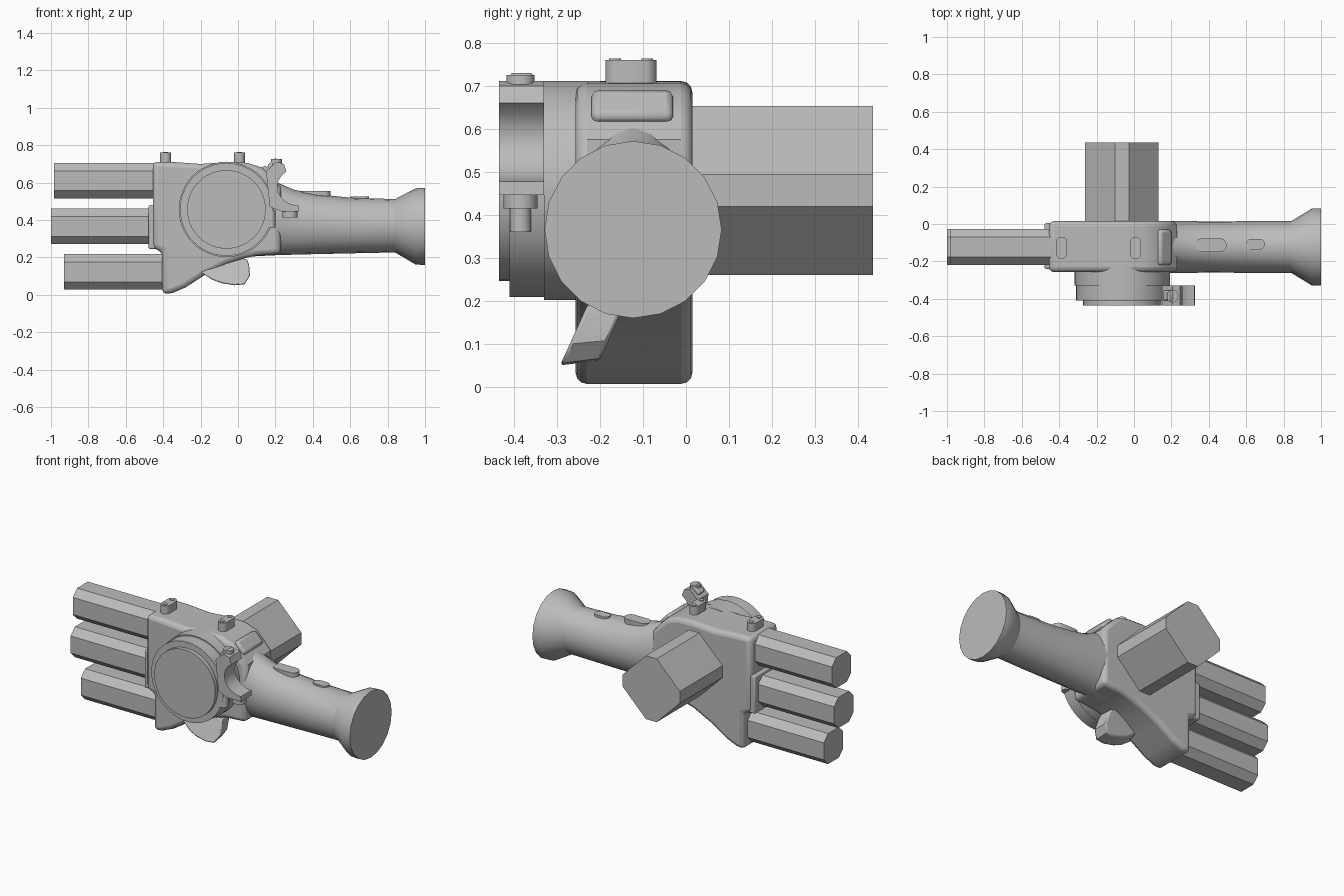
import bpy, bmesh, math
from mathutils import Matrix, Vector

if "Cube" in bpy.data.objects:
    bpy.data.objects.remove(bpy.data.objects["Cube"])

grey = bpy.data.materials.new("plain grey")
grey.use_nodes = True
grey.diffuse_color = (0.5, 0.5, 0.5, 1)
grey.node_tree.nodes["Principled BSDF"].inputs["Base Color"].default_value = (0.5, 0.5, 0.5, 1)

MID_Y = -0.123


def finish(name, bm, bevel=0, segments=2, angle=30):
    bmesh.ops.recalc_face_normals(bm, faces=bm.faces)
    mesh = bpy.data.meshes.new(name)
    bm.to_mesh(mesh)
    bm.free()
    obj = bpy.data.objects.new(name, mesh)
    bpy.context.collection.objects.link(obj)
    mesh.materials.append(grey)
    if bevel:
        mod = obj.modifiers.new("edge", "BEVEL")
        mod.width, mod.segments = bevel, segments
        mod.limit_method, mod.angle_limit = "ANGLE", math.radians(50)
    bpy.ops.object.select_all(action="DESELECT")
    obj.select_set(True)
    bpy.context.view_layer.objects.active = obj
    bpy.ops.object.shade_smooth_by_angle(angle=math.radians(angle))
    return obj


def loft(name, rings, **kw):
    """Skin a list of equal-length rings and cap both ends."""
    bm = bmesh.new()
    loops = [[bm.verts.new(p) for p in ring] for ring in rings]
    n = len(loops[0])
    for a, b in zip(loops, loops[1:]):
        for i in range(n):
            j = (i + 1) % n
            bm.faces.new((a[i], a[j], b[j], b[i]))
    bm.faces.new(loops[0])
    bm.faces.new(loops[-1])
    return finish(name, bm, **kw)


def slab(name, outline, y0, y1, **kw):
    """Extrude an x-z outline along y."""
    return loft(name, [[(x, y, z) for x, z in outline] for y in (y0, y1)], **kw)


def octagon(half, cut):
    s = half - cut
    return [(s, half), (half, s), (half, -s), (s, -half),
            (-s, -half), (-half, -s), (-half, s), (-s, half)]


def box(name, lo, hi, tilt=0, **kw):
    bm = bmesh.new()
    lo, hi = Vector(lo), Vector(hi)
    m = (Matrix.Translation((lo + hi) / 2) @ Matrix.Rotation(tilt, 4, "Y")
         @ Matrix.Diagonal((*(hi - lo), 1)))
    bmesh.ops.create_cube(bm, size=1, matrix=m)
    return finish(name, bm, **kw)


def drum(name, x, z, radius, y0, y1, sides=48):
    ring = [(x + radius * math.cos(math.tau * i / sides),
             z + radius * math.sin(math.tau * i / sides)) for i in range(sides)]
    return slab(name, ring, y0, y1)


def pill(name, x, y, z0, z1, half_x, half_y, steps=8):
    """Upright stadium-shaped stud."""
    r = min(half_x, half_y)
    ring = []
    for i in range(steps * 2):
        a = math.tau * (i + 0.5) / (steps * 2)
        c, s = math.cos(a), math.sin(a)
        ring.append((x + r * c + math.copysign(half_x - r, c),
                     y + r * s + math.copysign(half_y - r, s)))
    return loft(name, [[(px, py, z) for px, py in ring] for z in (z0, z1)])


# Palm block
palm = [(-0.455, 0.712), (-0.34, 0.71), (-0.2, 0.7), (-0.06, 0.71), (0.05, 0.706),
        (0.13, 0.68), (0.18, 0.63), (0.23, 0.575), (0.23, 0.22), (0.1, 0.21),
        (0.03, 0.195), (-0.06, 0.165), (-0.18, 0.105), (-0.28, 0.04), (-0.35, 0.01),
        (-0.405, 0.004), (-0.405, 0.23), (-0.455, 0.25)]
slab("palm", palm, -0.257, 0.015, bevel=0.035, segments=3)
box("knuckle_plate", (-0.478, -0.24, 0.245), (-0.42, 0.005, 0.48), bevel=0.008)

# Octagonal finger barrels
for name, x0, x1, z in (("upper", -0.985, -0.43, 0.61),
                        ("middle", -1.0, -0.45, 0.366),
                        ("lower", -0.93, -0.38, 0.123)):
    loft(name + "_finger_barrel",
         [[(x, MID_Y + dy, z + dz) for dy, dz in octagon(0.095, 0.042)]
          for x in (x0, x1)], angle=20)

# Thumb barrel pointing backwards
slab("thumb_barrel", [(-0.065 + dx, 0.457 + dz) for dx, dz in octagon(0.197, 0.16)],
     -0.06, 0.435, angle=20)

# Forearm grip with flared end
sections = [(0.0, 0.2, 0.68, 0.125), (0.1, 0.207, 0.66, 0.137), (0.2, 0.212, 0.605, 0.138),
            (0.3, 0.215, 0.562, 0.138), (0.42, 0.218, 0.538, 0.137), (0.6, 0.222, 0.52, 0.138),
            (0.84, 0.227, 0.512, 0.138), (0.95, 0.162, 0.57, 0.205), (1.0, 0.16, 0.572, 0.206)]
rings = []
for x, lo, hi, half_y in sections:
    rings.append([(x, MID_Y + half_y * math.cos(math.tau * i / 20),
                   (lo + hi) / 2 + (hi - lo) / 2 * math.sin(math.tau * i / 20))
                  for i in range(20)])
loft("forearm_grip", rings)
pill("long_grip_button", 0.412, -0.113, 0.48, 0.556, 0.083, 0.037)
pill("short_grip_button", 0.65, -0.108, 0.47, 0.525, 0.05, 0.029)

# Round housing on the front
drum("housing_base", -0.062, 0.457, 0.255, -0.33, -0.2)
drum("housing", -0.062, 0.457, 0.248, -0.41, -0.2)
drum("housing_cap", -0.062, 0.457, 0.21, -0.435, -0.38)

# Studs on the top edge, each with two small caps
for side, x in (("outer", -0.387), ("inner", 0.008)):
    pill(side + "_stud", x, -0.128, 0.67, 0.76, 0.03, 0.06)
    for end, y in (("front", -0.165), ("rear", -0.09)):
        pill(f"{side}_stud_{end}_cap", x, y, 0.75, 0.764, 0.014, 0.014)

# Raised cuff where the palm meets the grip
box("wrist_cuff", (0.09, -0.22, 0.57), (0.18, -0.03, 0.68), tilt=math.radians(45), bevel=0.015)

# Open clamp on the housing side
inner = [(0.325 + 0.115 * math.cos(math.radians(a)), 0.578 + 0.1 * math.sin(math.radians(a)))
         for a in range(125, 271, 18)]
clamp = [(0.15, 0.66), (0.205, 0.712), (0.245, 0.7)] + inner + [
    (0.325, 0.447), (0.23, 0.447), (0.17, 0.47)]
slab("clamp", clamp, -0.435, -0.33)
box("clamp_tab", (0.165, -0.41, 0.65), (0.245, -0.355, 0.715), tilt=math.radians(45), bevel=0.008)
pill("clamp_knob", 0.205, -0.385, 0.69, 0.726, 0.03, 0.033)
pill("clamp_foot", 0.278, -0.385, 0.415, 0.46, 0.042, 0.04)
pill("clamp_pin", 0.17, -0.385, 0.36, 0.45, 0.03, 0.025)

# Hooked trigger under the palm
hook = [(-0.2, 0.12), (-0.14, 0.08), (-0.09, 0.062), (-0.02, 0.05), (0.035, 0.055),
        (0.065, 0.1), (0.06, 0.16), (0.05, 0.19), (-0.06, 0.21)]
front, back = [], []
for x, z in hook:
    lean = (0.2 - z) / 0.15
    front.append((x, -0.225 - 0.068 * lean, z))
    back.append((x * 0.85, -0.14 - 0.06 * lean, z + 0.012 * lean))
loft("trigger", [front, back], bevel=0.008)
